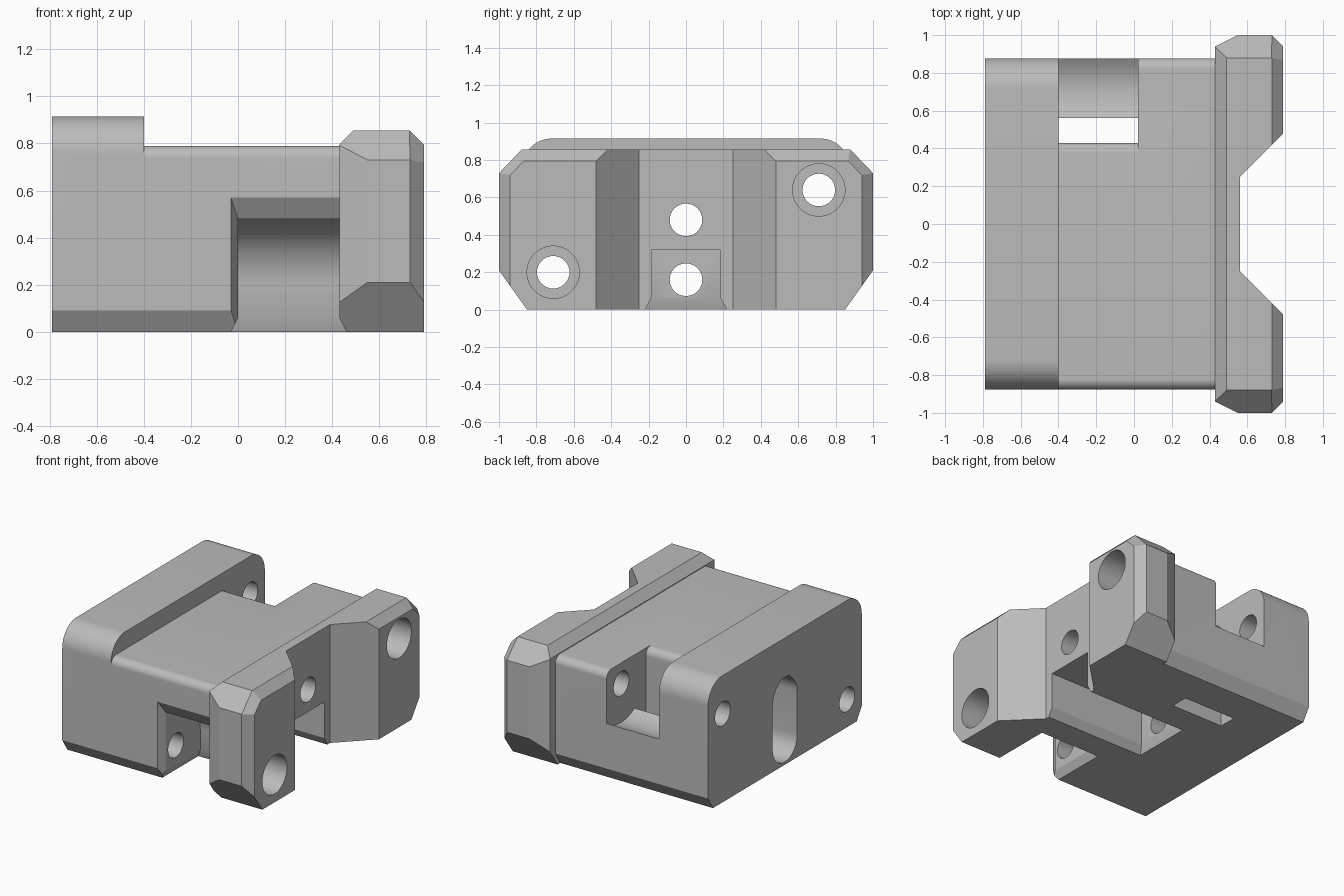
import bpy, bmesh, math
from mathutils import Vector

cube = bpy.data.objects.get("Cube")
if cube:
    bpy.data.objects.remove(cube, do_unlink=True)

grey = bpy.data.materials.new("plain grey")
grey.use_nodes = True
colour = (0.5, 0.5, 0.5, 1)
grey.diffuse_color = colour
grey.node_tree.nodes["Principled BSDF"].inputs["Base Color"].default_value = colour


def finish(name, bm):
    bmesh.ops.recalc_face_normals(bm, faces=bm.faces)
    mesh = bpy.data.meshes.new(name)
    bm.to_mesh(mesh)
    bm.free()
    mesh.materials.append(grey)
    obj = bpy.data.objects.new(name, mesh)
    bpy.context.collection.objects.link(obj)
    return obj


def prism(name, profile, x0, x1):
    """Extrude a (y, z) profile along x."""
    bm = bmesh.new()
    face = bm.faces.new([bm.verts.new((x0, y, z)) for y, z in profile])
    new = bmesh.ops.extrude_face_region(bm, geom=[face])["geom"]
    moved = [v for v in new if isinstance(v, bmesh.types.BMVert)]
    bmesh.ops.translate(bm, verts=moved, vec=(x1 - x0, 0, 0))
    return finish(name, bm)


def hull(name, points):
    bm = bmesh.new()
    for p in points:
        bm.verts.new(p)
    bmesh.ops.convex_hull(bm, input=bm.verts)
    return finish(name, bm)


def arc(y, z, r, start, end, steps=14):
    angles = [math.radians(start + (end - start) * i / steps) for i in range(steps + 1)]
    return [(y + r * math.cos(a), z + r * math.sin(a)) for a in angles]


def rect(x0, x1, y0, y1, z):
    return [(x, y, z) for x in (x0, x1) for y in (y0, y1)]


def box(name, x0, x1, y0, y1, z0, z1):
    return hull(name, rect(x0, x1, y0, y1, z0) + rect(x0, x1, y0, y1, z1))


def bore(name, y, z, r, x0, x1):
    return prism(name, arc(y, z, r, 0, 360, 48)[:-1], x0, x1)


def combine(target, other, operation):
    mod = target.modifiers.new(operation.lower(), 'BOOLEAN')
    mod.operation, mod.solver, mod.object = operation, 'EXACT', other
    bpy.context.view_layer.objects.active = target
    bpy.ops.object.modifier_apply(modifier=mod.name)
    bpy.data.objects.remove(other, do_unlink=True)


# Body: rounded top corners, chamfered bottom corners
W = 0.877


def body_profile(top, r):
    return ([(-0.82, 0), (0.82, 0), (W, 0.09)]
            + arc(W - r, top - r, r, 0, 90) + arc(r - W, top - r, r, 90, 180)
            + [(-W, 0.09)])


block = prism("carriage_block", body_profile(0.79, 0.055), -0.6, 0.5)
combine(block, prism("tall_end", body_profile(0.915, 0.16), -0.79, -0.4), 'UNION')

# Flange: a plate trimmed by chamfer planes
bm = bmesh.new()
bmesh.ops.create_cube(bm, size=1)
for v in bm.verts:
    v.co = (0.61 + 0.36 * v.co.x, 2 * v.co.y, 0.4275 + 0.855 * v.co.z)


def trim(point, normal):
    bmesh.ops.bisect_plane(bm, geom=bm.verts[:] + bm.edges[:] + bm.faces[:], dist=1e-5,
                           plane_co=point, plane_no=Vector(normal), clear_outer=True)
    bmesh.ops.holes_fill(bm, edges=[e for e in bm.edges if e.is_boundary])


trim((0.73, 0, 0.855), (1, 0, 1))
trim((0.49, 0, 0.855), (-1, 0, 1))
for s in (-1, 1):
    trim((0.6, s, 0.21), (0, s * 0.21, -0.15))
    trim((0.6, s, 0.73), (0, s * 0.125, 0.12))
    trim((0.73, s, 0.5), (1, s, 0))
    trim((0.55, s, 0.5), (-0.06, s * 0.12, 0))
    trim((0.73, s, 0.73), (0.05, s * 0.043, 0.042))
combine(block, finish("flange", bm), 'UNION')

# Tapered gap between the two flange posts
gap = [(x, y, z) for z in (-0.1, 1)
       for x, y in ((0.56, -0.25), (0.56, 0.25), (0.84, 0.53), (0.84, -0.53))]
cutters = [hull("gap_cutter", gap)]

# Front pocket, round around the lower rod, with flared mouth
cutters += [
    prism("pocket_cutter", [(-1.1, -0.05), (-0.43, -0.05)]
          + arc(-0.71, 0.2, 0.28, 0, 90) + [(-0.88, 0.48), (-0.88, 0.2), (-1.1, 0.2)],
          0, 0.43),
    hull("pocket_mouth_cutter", [(x, y, z) for x, y, t in
         ((0, -0.82, 0.48), (0.43, -0.82, 0.48), (-0.03, -W, 0.57), (0.43, -W, 0.57),
          (-0.03, -0.9, 0.57), (0.43, -0.9, 0.57)) for z in (-0.05, t)]),
    hull("pocket_foot_cutter", rect(0, 0.43, -1.1, -0.43, 0.06)
         + rect(-0.03, 0.46, -1.1, -0.41, 0) + rect(-0.03, 0.46, -1.1, -0.41, -0.05)),
]

# Back pocket around the upper rod, with a slot through the floor
lip = [(0.43, 0.735), (0.43, 0.64)] + arc(0.71, 0.64, 0.28, 180, 360) + [(0.99, 1), (0.375, 1)]
cutters += [
    prism("back_pocket_cutter", lip + [(0.375, 0.79)] + arc(0.375, 0.735, 0.055, 90, 8, 8),
          -0.4, 0.02),
    box("through_slot_cutter", -0.4, 0.02, 0.43, 0.56, -0.1, 0.7),
]

# Central trench under the block
cutters += [
    box("trench_cutter", -0.22, 0.7, -0.185, 0.185, -0.05, 0.32),
    hull("trench_foot_cutter", rect(-0.22, 0.7, -0.185, 0.185, 0.06)
         + rect(-0.24, 0.7, -0.22, 0.22, 0) + rect(-0.24, 0.7, -0.22, 0.22, -0.05)),
]

# Rod bores with wider seats in the flange
for y, z in ((-0.71, 0.2), (0.71, 0.64)):
    cutters += [bore("rod_cutter", y, z, 0.087, -1, 1),
                bore("rod_seat_cutter", y, z, 0.14, 0.5, 1)]

# Central bolt holes and the tall pocket for their heads
for z in (0.16, 0.48):
    cutters.append(bore("bolt_cutter", 0, z, 0.087, -1, 1))
cutters.append(prism("bolt_head_cutter", arc(0, 0.16, 0.14, 180, 360)
                     + arc(0, 0.48, 0.14, 0, 45, 6) + [(0.05, 0.63), (-0.05, 0.63)]
                     + arc(0, 0.48, 0.14, 135, 180, 6), -1, -0.5))

for c in cutters:
    combine(block, c, 'DIFFERENCE')

# Smooth curved faces, keep edges sharp
bpy.ops.object.select_all(action='DESELECT')
block.select_set(True)
bpy.context.view_layer.objects.active = block
bpy.ops.object.shade_smooth_by_angle(angle=math.radians(20))
